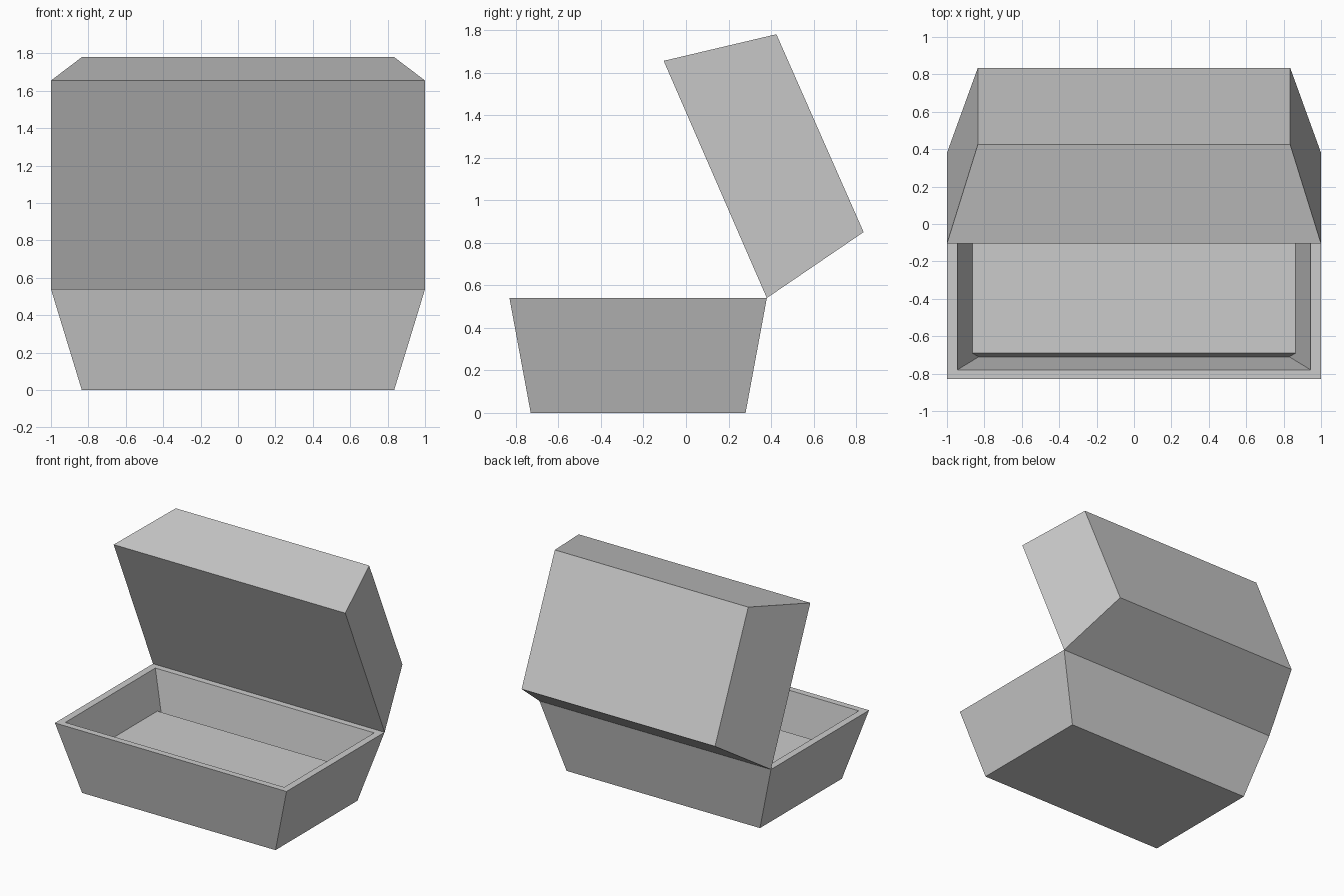
import bpy

cube = bpy.data.objects.get("Cube")
if cube:
    bpy.data.objects.remove(cube, do_unlink=True)

grey = bpy.data.materials.new("plain grey")
grey.use_nodes = True
colour = (0.6, 0.6, 0.6, 1)
grey.diffuse_color = colour
grey.node_tree.nodes["Principled BSDF"].inputs["Base Color"].default_value = colour


def loft(name, rings):
    """Join four-cornered rings in order and cap both ends."""
    verts = [v for ring in rings for v in ring]
    faces = [(3, 2, 1, 0)]
    for k in range(len(rings) - 1):
        a = 4 * k
        for i in range(4):
            j = (i + 1) % 4
            faces.append((a + i, a + j, a + 4 + j, a + 4 + i))
    last = len(verts) - 4
    faces.append(tuple(range(last, last + 4)))
    mesh = bpy.data.meshes.new(name)
    mesh.from_pydata(verts, [], faces)
    mesh.materials.append(grey)
    obj = bpy.data.objects.new(name, mesh)
    bpy.context.collection.objects.link(obj)
    return obj


def ring(half_width, front, back):
    """Rectangle between a front and a back (y, z) edge."""
    return [(-half_width, *front), (half_width, *front),
            (half_width, *back), (-half_width, *back)]


def level(half_width, half_depth, z, centre=-0.225):
    return ring(half_width, (centre - half_depth, z), (centre + half_depth, z))


# Tapered tray: outer wall, rim, inner wall, raised inner floor
loft("box_base", [
    level(0.835, 0.505, 0),
    level(1, 0.605, 0.54),
    level(0.945, 0.555, 0.54),
    level(0.83, 0.485, 0.14),
    level(0.867, 0.465, 0.26),
])

# Solid tapered lid, tilted open on the back edge of the rim
loft("open_lid", [
    ring(1, (-0.105, 1.655), (0.38, 0.54)),
    ring(0.835, (0.425, 1.78), (0.835, 0.85)),
])
